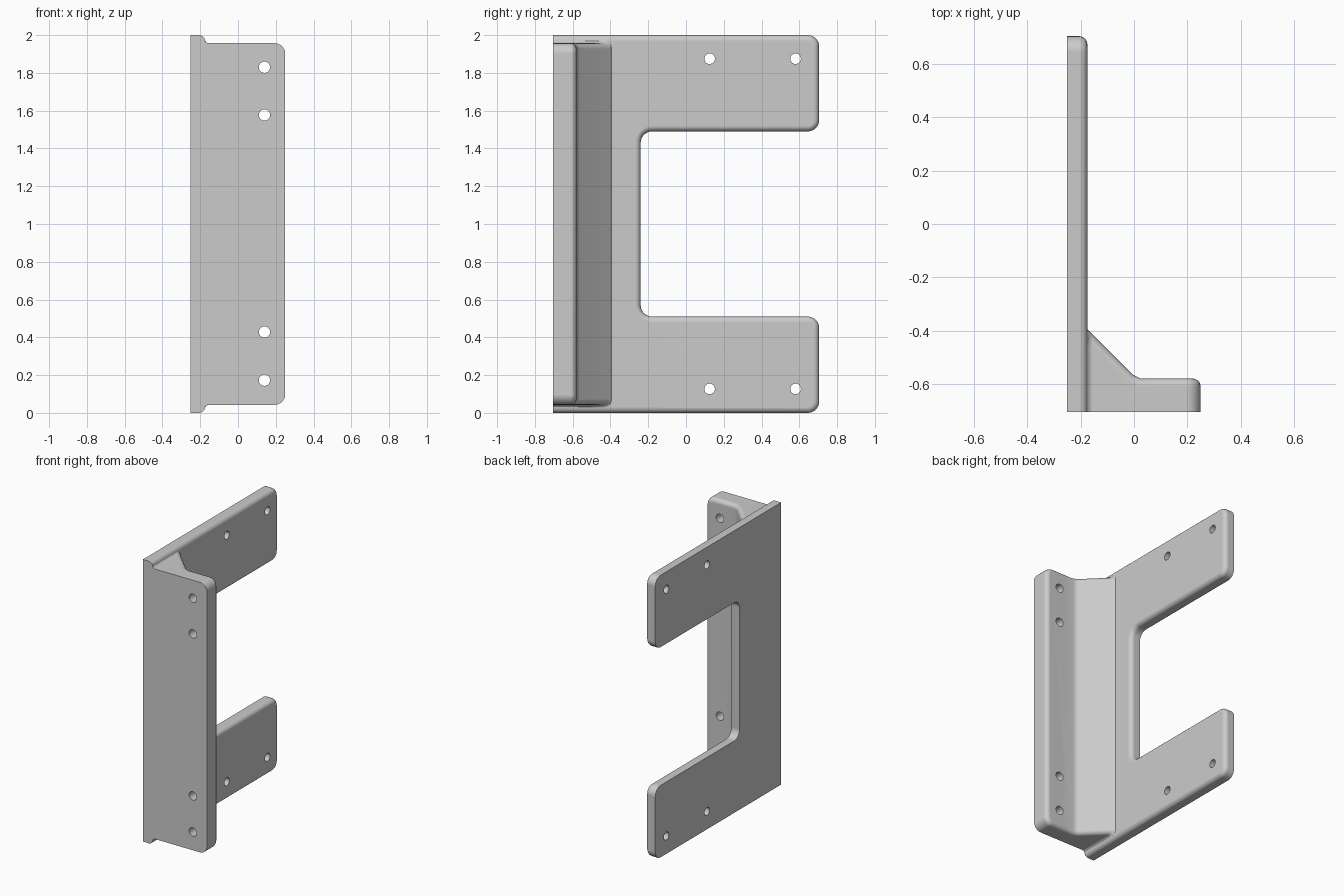
import bpy, bmesh, math
from mathutils import Vector

cube = bpy.data.objects.get("Cube")
if cube:
    bpy.data.objects.remove(cube)

grey = bpy.data.materials.new("plain_grey")
grey.use_nodes = True
COLOUR = (0.6, 0.6, 0.6, 1)
grey.diffuse_color = COLOUR
grey.node_tree.nodes["Principled BSDF"].inputs["Base Color"].default_value = COLOUR

FRONT, BACK = -0.705, 0.705
LEFT_FACE, INNER_FACE, EDGE_X = -0.252, -0.175, 0.25
TOP, INSET, ROUND = 2.0, 0.043, 0.03


def rounded(corners, steps=6):
    """Outline from (a, b, radius) corners, each right-angled corner rounded."""
    points = []
    for i, (a, b, r) in enumerate(corners):
        here = Vector((a, b))
        if r == 0:
            points.append(here)
            continue
        to_prev = (Vector(corners[i - 1][:2]) - here).normalized() * r
        to_next = (Vector(corners[(i + 1) % len(corners)][:2]) - here).normalized() * r
        centre = here + to_prev + to_next
        for s in range(steps + 1):
            t = s / steps * math.pi / 2
            points.append(centre - to_next * math.cos(t) - to_prev * math.sin(t))
    return points


def prism(bm, points, offset):
    """Extrude a closed outline of 3D points; returns the far vertices."""
    base = bm.faces.new([bm.verts.new(p) for p in points])
    new = bmesh.ops.extrude_face_region(bm, geom=[base])["geom"]
    far = [g for g in new if isinstance(g, bmesh.types.BMVert)]
    bmesh.ops.translate(bm, verts=far, vec=offset)
    return far


def finish(bm, name):
    bmesh.ops.recalc_face_normals(bm, faces=bm.faces)
    mesh = bpy.data.meshes.new(name)
    bm.to_mesh(mesh)
    bm.free()
    mesh.materials.append(grey)
    obj = bpy.data.objects.new(name, mesh)
    bpy.context.collection.objects.link(obj)
    return obj


def soften(bm, edges):
    bmesh.ops.recalc_face_normals(bm, faces=bm.faces)
    bmesh.ops.bevel(bm, geom=edges, offset=ROUND, segments=5, profile=0.5,
                    affect='EDGES', clamp_overlap=False)


def combine(target, tool, operation):
    mod = target.modifiers.new(operation.lower(), 'BOOLEAN')
    mod.operation, mod.solver, mod.object = operation, 'EXACT', tool
    bpy.context.view_layer.objects.active = target
    bpy.ops.object.modifier_apply(modifier=mod.name)
    bpy.data.objects.remove(tool)


# C-shaped side plate, softened around its inner face
outline = rounded([(FRONT, 0, 0), (BACK, 0, 0.06), (BACK, 0.51, 0.06), (-0.24, 0.51, 0.06),
                   (-0.24, 1.49, 0.06), (BACK, 1.49, 0.06), (BACK, TOP, 0.06), (FRONT, TOP, 0)])
bm = bmesh.new()
far = set(prism(bm, [(LEFT_FACE, y, z) for y, z in outline], (INNER_FACE - LEFT_FACE, 0, 0)))
rim = [e for e in bm.edges if set(e.verts) <= far
       and not all(v.co.y < FRONT + 0.001 for v in e.verts)]
soften(bm, rim)
bracket = finish(bm, "mounting_bracket")

# Front flange with a sloped gusset joining it to the plate
ROOT = -0.22
CREASES = (-0.005, 0.025)
half = [(x, TOP - INSET) for x in reversed(CREASES)]
half += [(-0.155, TOP - INSET), (-0.166, TOP - 0.04), (-0.174, TOP - 0.033),
         (-0.178, TOP - 0.022), (ROOT, TOP - 0.022)]
right_end = rounded([(0.1, INSET, 0), (EDGE_X, INSET, 0.055),
                     (EDGE_X, TOP - INSET, 0.055), (0.1, TOP - INSET, 0)])
upper = [Vector(p) for p in half]
lower = [Vector((x, TOP - z)) for x, z in reversed(half)]
bm = bmesh.new()
far = prism(bm, [(x, FRONT, z) for x, z in right_end + upper + lower], (0, 0.1, 0))


def back_y(x):
    if x > CREASES[1] - 0.0001:
        return -0.58
    return -0.565 + (CREASES[0] - x if x < CREASES[0] else 0)


for crease in CREASES:
    bmesh.ops.connect_verts(bm, verts=[v for v in far if abs(v.co.x - crease) < 0.0001])
for v in far:
    v.co.y = back_y(v.co.x)
far = set(far)
rim = [e for e in bm.edges if set(e.verts) <= far
       and any(not set(f.verts) <= far for f in e.link_faces)
       and not all(v.co.x < ROOT + 0.001 for v in e.verts)]
soften(bm, rim)
combine(bracket, finish(bm, "front_flange"), 'UNION')


# Screw holes
def drill(location, radius, rotation):
    bpy.ops.mesh.primitive_cylinder_add(vertices=24, radius=radius, depth=0.4,
                                        location=location, rotation=rotation)
    tool = bpy.context.object
    tool.data.materials.append(grey)
    combine(bracket, tool, 'DIFFERENCE')


for y in (0.125, 0.58):
    for z in (0.127, 1.875):
        drill((-0.21, y, z), 0.028, (0, math.pi / 2, 0))
for z in (0.173, 0.428, 1.577, 1.83):
    drill((0.14, -0.65, z), 0.03, (math.pi / 2, 0, 0))

# Smooth the rounded edges, keep flats flat
bpy.ops.object.select_all(action='DESELECT')
bracket.select_set(True)
bpy.context.view_layer.objects.active = bracket
bpy.ops.object.shade_smooth_by_angle(angle=math.radians(32))
weighted = bracket.modifiers.new("flat_normals", 'WEIGHTED_NORMAL')
weighted.keep_sharp = True
